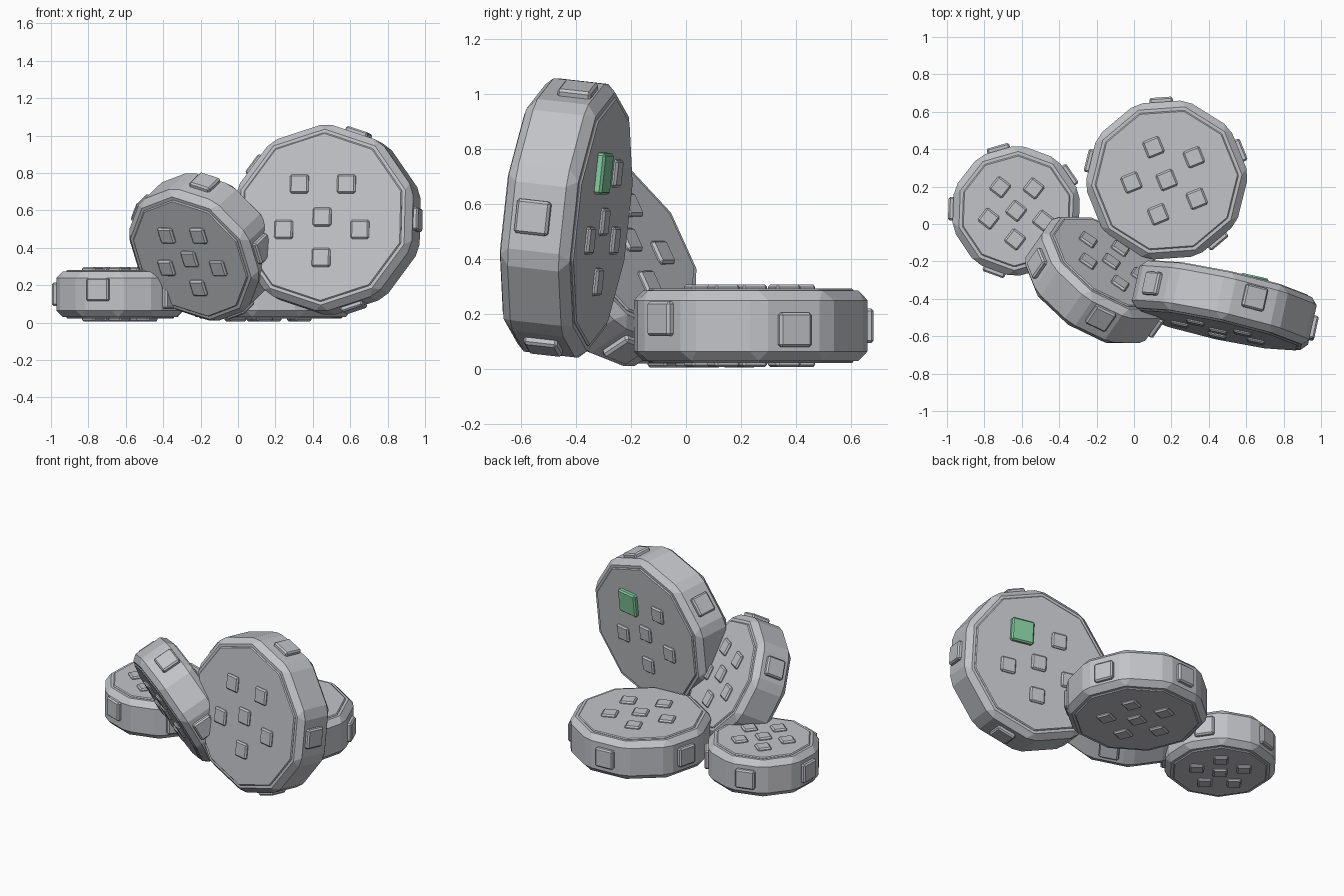
import bpy
import math
from mathutils import Matrix, Vector

cube = bpy.data.objects.get("Cube")
if cube:
    bpy.data.objects.remove(cube, do_unlink=True)


def make_material(name, color):
    mat = bpy.data.materials.new(name)
    mat.use_nodes = True
    mat.diffuse_color = color
    mat.node_tree.nodes["Principled BSDF"].inputs["Base Color"].default_value = color
    return mat


GREY = make_material("stone grey", (0.54, 0.55, 0.58, 1))
GREEN = make_material("soft green", (0.23, 0.60, 0.35, 1))


def finish(name, matrix, bevel, mat):
    """Name, place, chamfer and colour the active object."""
    obj = bpy.context.object
    obj.name = name
    obj.matrix_world = matrix
    obj.data.materials.append(mat)
    mod = obj.modifiers.new("chamfer", "BEVEL")
    mod.width = bevel
    mod.segments = 1
    mod.limit_method = "ANGLE"
    mod.angle_limit = math.radians(30)
    return obj


def decagon(name, frame, radius, depth, bevel):
    # Turned so that a corner lies on the local y axis
    bpy.ops.mesh.primitive_cylinder_add(vertices=10, radius=radius, depth=depth)
    bpy.context.object.data.transform(Matrix.Rotation(math.pi / 10 * 2, 4, "Z"))
    return finish(name, frame, bevel, GREY)


def block(name, matrix, size, mat=GREY):
    bpy.ops.mesh.primitive_cube_add(size=1)
    bpy.context.object.data.transform(Matrix.Diagonal((*size, 1)))
    return finish(name, matrix, 0.009, mat)


def frame_from(center, axis, y_hint):
    z = Vector(axis).normalized()
    x = Vector(y_hint).cross(z).normalized()
    rot = Matrix((x, z.cross(x), z)).transposed().to_4x4()
    return Matrix.Translation(center) @ rot


RIM_SHIFT = (-0.015, 0, 0, 0, 0.025)


def disc(name, center, axis, y_hint, radius, depth, green_stud=None):
    frame = frame_from(center, axis, y_hint)
    chamfer = 0.035
    decagon(name + "_body", frame, radius, depth, chamfer)

    # Thin raised plate on both faces
    decagon(name + "_face_plate", frame, radius - 0.055, depth + 0.016, 0.006)

    # Studs: one in the middle and a ring of five on each face
    width = 0.06 + 0.08 * radius
    for side, label in ((1, "upper"), (-1, "lower")):
        z = side * depth / 2
        spots = [(0, 0)]
        for k in range(5):
            a = math.radians(90 + 72 * k)
            spots.append((0.43 * radius * math.cos(a), 0.43 * radius * math.sin(a)))
        for i, (x, y) in enumerate(spots):
            special = side == 1 and i == green_stud
            w = width * 1.5 if special else width
            h = 0.07 if special else 0.046
            block(f"{name}_{label}_stud_{i}", frame @ Matrix.Translation((x, y, z)),
                  (w, w, h), GREEN if special else GREY)

    # Five studs around the rim, on every second side
    apothem = radius * math.cos(math.pi / 10)
    for k in range(5):
        place = (frame @ Matrix.Rotation(math.radians(72 * k), 4, "Z")
                 @ Matrix.Translation((apothem, 0, RIM_SHIFT[k])))
        block(f"{name}_rim_stud_{k}", place, (0.05, 0.125, 0.125))


# Largest disc, standing on edge
disc("standing_disc", (0.48, -0.435, 0.55), (0.215, 0.97, -0.11), (0, 0, -1),
     0.51, 0.26, green_stud=4)
# Disc leaning against the others
disc("leaning_disc", (-0.19, -0.30, 0.405), (0.50, 0.72, 0.48), (0.268, 0.398, -0.877),
     0.41, 0.25)
# Two discs lying flat
disc("flat_large_disc", (0.175, 0.235, 0.158), (0, 0, 1), (-0.375, 0.927, 0),
     0.44, 0.255)
disc("flat_small_disc", (-0.63, 0.07, 0.152), (0, 0, 1), (0.616, 0.788, 0),
     0.355, 0.245)
